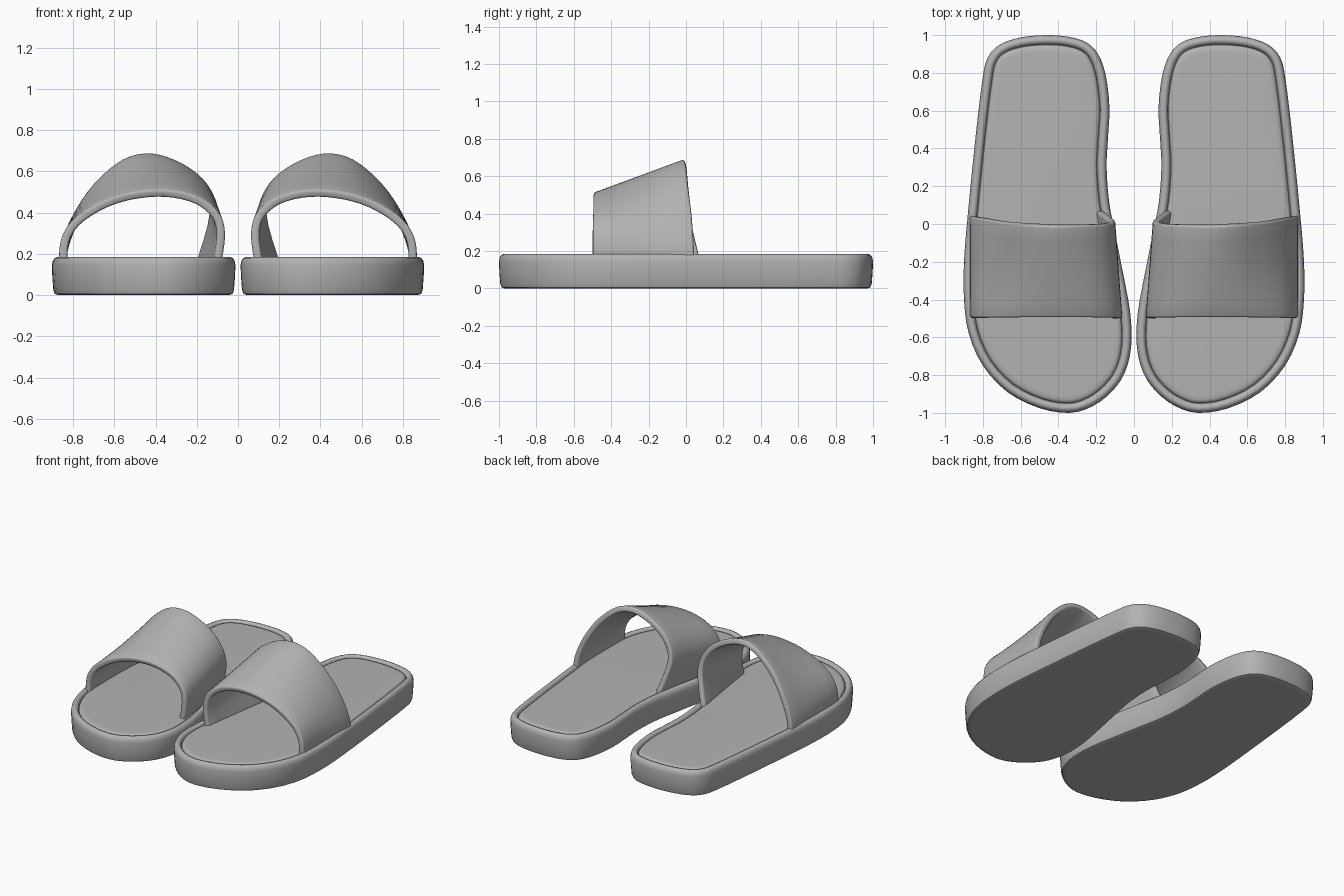
import bpy
import bmesh
import math
from mathutils import Vector

default_cube = bpy.data.objects.get("Cube")
if default_cube:
    bpy.data.objects.remove(default_cube, do_unlink=True)

# Single material
grey = bpy.data.materials.new("plain_grey")
grey.use_nodes = True
colour = (0.45, 0.45, 0.45, 1)
grey.diffuse_color = colour
grey.node_tree.nodes["Principled BSDF"].inputs["Base Color"].default_value = colour


def smooth_path(points, steps, closed):
    """Catmull-Rom curve through the given points."""
    pts = [Vector(p) for p in points]
    n = len(pts)
    pick = (lambda i: pts[i % n]) if closed else (lambda i: pts[max(0, min(n - 1, i))])
    path = []
    for i in range(n if closed else n - 1):
        a, b, c, d = (pick(i + k) for k in (-1, 0, 1, 2))
        for s in range(steps):
            t = s / steps
            path.append(b + (c - a) * (t / 2)
                        + (a * 2 - b * 5 + c * 4 - d) * (t * t / 2)
                        + (b * 3 - a - c * 3 + d) * (t ** 3 / 2))
    if not closed:
        path.append(pts[-1])
    return path


def inset_ring(path, amount, z):
    """Clockwise outline moved inward by a fixed distance."""
    ring = []
    for i, p in enumerate(path):
        along = (path[(i + 1) % len(path)] - path[i - 1]).normalized()
        ring.append((p.x + along.y * amount, p.y - along.x * amount, z))
    return ring


def add_object(name, bm, side):
    """Turn a left-hand part into an object, mirrored for the right."""
    if side < 0:
        bmesh.ops.scale(bm, vec=(-1, 1, 1), verts=bm.verts)
        bmesh.ops.reverse_faces(bm, faces=bm.faces)
    mesh = bpy.data.meshes.new(name)
    bm.to_mesh(mesh)
    bm.free()
    mesh.materials.append(grey)
    mesh.shade_smooth()
    mesh.set_sharp_from_angle(angle=math.radians(40))
    obj = bpy.data.objects.new(name, mesh)
    bpy.context.collection.objects.link(obj)
    return obj


def build_slab(name, path, profile, side):
    """Stack inset rings of the footprint and cap both ends."""
    bm = bmesh.new()
    rings = [[bm.verts.new(co) for co in inset_ring(path, inset, z)]
             for inset, z in profile]
    for low, high in zip(rings, rings[1:]):
        for i in range(len(low)):
            bm.faces.new((low[i - 1], low[i], high[i], high[i - 1]))
    bm.faces.new(rings[0])
    bm.faces.new(rings[-1])
    bmesh.ops.recalc_face_normals(bm, faces=bm.faces)
    return add_object(name, bm, side)


def build_strap(name, front, back, side):
    """Ruled sheet between the front and back arches, thickened and rounded."""
    bm = bmesh.new()
    spans = 6
    rows = [[bm.verts.new(f.lerp(b, k / spans)) for f, b in zip(front, back)]
            for k in range(spans + 1)]
    for near, far in zip(rows, rows[1:]):
        for i in range(len(near) - 1):
            bm.faces.new((near[i], far[i], far[i + 1], near[i + 1]))
    obj = add_object(name, bm, side)
    thick = obj.modifiers.new("thickness", 'SOLIDIFY')
    thick.thickness = 0.04
    thick.offset = -1
    thick.use_even_offset = True
    rounded = obj.modifiers.new("rounded_edges", 'BEVEL')
    rounded.width = 0.013
    rounded.segments = 3
    rounded.limit_method = 'ANGLE'
    rounded.angle_limit = math.radians(50)
    return obj


# Footprint of the left sandal, clockwise from the heel
footprint = smooth_path([
    (.46, 1), (.6, .988), (.71, .95), (.775, .88), (.803, .76), (.84, .45),
    (.88, .05), (.9, -.2), (.9, -.4), (.875, -.58), (.8, -.75), (.67, -.89),
    (.5, -.975), (.34, -1), (.22, -.965), (.12, -.89), (.05, -.79),
    (.015, -.65), (.02, -.47), (.06, -.25), (.1, -.05), (.132, .12),
    (.145, .3), (.138, .45), (.13, .62), (.15, .79), (.19, .9), (.25, .96),
    (.34, .99)], 3, True)

# Sole section with its raised rounded rim, as (inset, height)
sole_profile = [(.045, 0), (.03, 0), (.014, .006), (.007, .025), (.002, .09),
                (0, .145), (.004, .165), (.013, .179), (.025, .184),
                (.037, .181), (.046, .172), (.05, .155)]

# Footbed cushion inside the rim
insole_profile = [(.051, .15), (.052, .164), (.058, .173), (.07, .178), (.09, .179)]

# Strap arches from the outer side over to the inner side
front_arch = smooth_path([
    (x, -.497, z) for x, z in (
        (.868, .15), (.858, .27), (.8, .365), (.68, .445), (.53, .495),
        (.35, .51), (.19, .475), (.09, .395), (.062, .29), (.08, .15))], 4, False)
back_arch = smooth_path([
    (.872, .045, .15), (.858, .04, .25), (.8, .03, .39), (.7, .01, .54),
    (.56, -.005, .66), (.42, -.012, .69), (.27, -.008, .64), (.15, 0, .54),
    (.1, .02, .39), (.165, .075, .15)], 4, False)

for prefix, side in (("left", 1), ("right", -1)):
    build_slab(prefix + "_sole", footprint, sole_profile, side)
    build_slab(prefix + "_insole", footprint, insole_profile, side)
    build_strap(prefix + "_strap", front_arch, back_arch, side)
